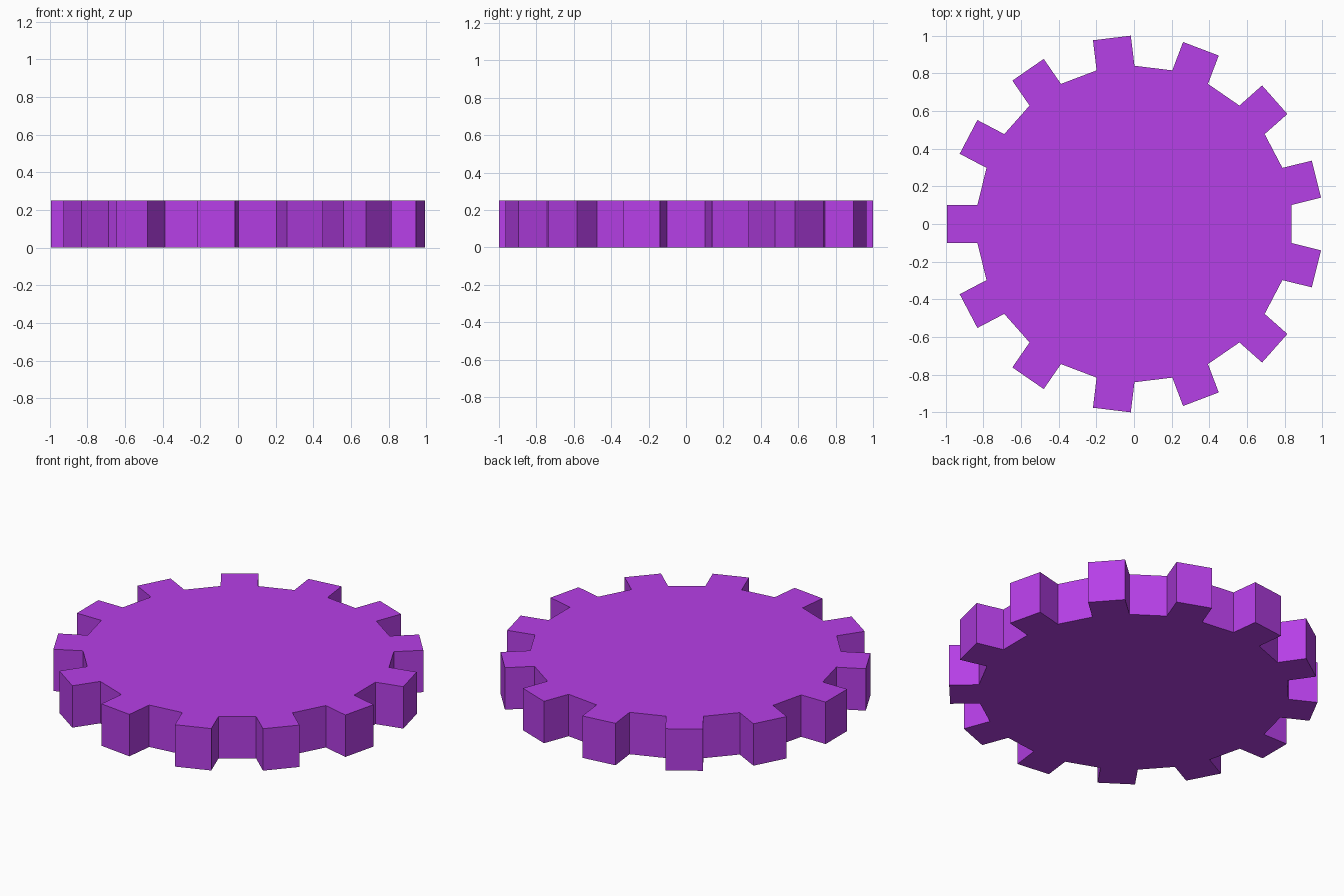
import bpy, bmesh, math
from mathutils import Vector

if "Cube" in bpy.data.objects:
    bpy.data.objects.remove(bpy.data.objects["Cube"])

TEETH, ROOT_R, TOOTH, HEIGHT = 13, 0.84, 0.161, 0.25
SIDES = TEETH * 2
STEP = 2 * math.pi / SIDES
OFFSET_X = 0.0025  # centres the bounds, since the tooth count is odd

bm = bmesh.new()

# Solid disc with two sides per tooth, one side facing -x
ring = [bm.verts.new((OFFSET_X + ROOT_R * math.cos(math.pi + (i - 0.5) * STEP),
                      ROOT_R * math.sin(math.pi + (i - 0.5) * STEP), 0))
        for i in range(SIDES)]
top = [bm.verts.new(v.co + Vector((0, 0, HEIGHT))) for v in ring]
bm.faces.new(ring[::-1])
bm.faces.new(top)
sides = []
for i in range(SIDES):
    j = (i + 1) % SIDES
    sides.append(bm.faces.new((ring[i], ring[j], top[j], top[i])))

# Square teeth pulled out of every other side
bm.normal_update()
teeth = bmesh.ops.extrude_discrete_faces(bm, faces=sides[::2])["faces"]
for face in teeth:
    face.normal_update()
    bmesh.ops.translate(bm, verts=face.verts, vec=face.normal * TOOTH)
bmesh.ops.recalc_face_normals(bm, faces=bm.faces)

mesh = bpy.data.meshes.new("gear_wheel")
bm.to_mesh(mesh)
bm.free()
gear = bpy.data.objects.new("gear_wheel", mesh)
bpy.context.collection.objects.link(gear)

# Purple finish
purple = bpy.data.materials.new("purple")
purple.diffuse_color = (0.47, 0.05, 0.8, 1)
purple.use_nodes = True
purple.node_tree.nodes["Principled BSDF"].inputs["Base Color"].default_value = purple.diffuse_color
mesh.materials.append(purple)
